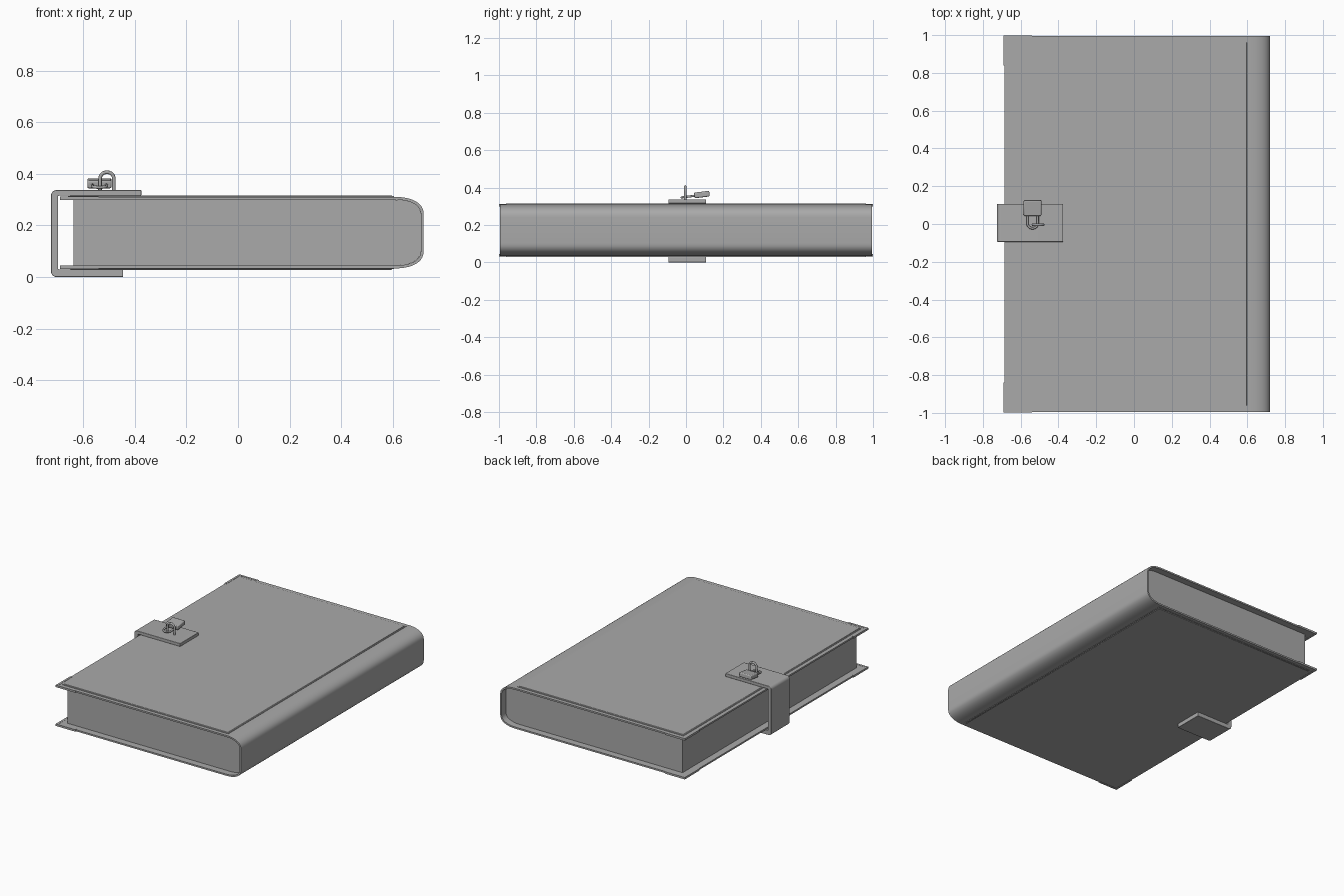
import bpy, bmesh, math
from mathutils import Matrix, Vector

if "Cube" in bpy.data.objects:
    bpy.data.objects.remove(bpy.data.objects["Cube"])

GREY = bpy.data.materials.new("dark_grey")
GREY.diffuse_color = (0.4, 0.4, 0.4, 1)
GREY.use_nodes = True
GREY.node_tree.nodes["Principled BSDF"].inputs["Base Color"].default_value = GREY.diffuse_color


def smooth(ob, angle):
    bpy.ops.object.select_all(action='DESELECT')
    ob.select_set(True)
    bpy.context.view_layer.objects.active = ob
    if ob.type == 'CURVE':
        bpy.ops.object.convert(target='MESH')
    bpy.ops.object.shade_smooth_by_angle(angle=math.radians(angle))


def finish(name, bm, bevel=0, segs=2):
    bmesh.ops.recalc_face_normals(bm, faces=bm.faces)
    me = bpy.data.meshes.new(name)
    bm.to_mesh(me)
    bm.free()
    me.materials.append(GREY)
    ob = bpy.data.objects.new(name, me)
    bpy.context.collection.objects.link(ob)
    if bevel:
        m = ob.modifiers.new("edge_bevel", 'BEVEL')
        m.width, m.segments, m.limit_method = bevel, segs, 'ANGLE'
    smooth(ob, 35)


def extrude_y(name, pts, y0, y1, bevel=0):
    # x-z outline swept along y
    bm = bmesh.new()
    f = bm.faces.new([bm.verts.new((x, y0, z)) for x, z in pts])
    r = bmesh.ops.extrude_face_region(bm, geom=[f])
    bmesh.ops.translate(bm, vec=(0, y1 - y0, 0),
                        verts=[v for v in r['geom'] if isinstance(v, bmesh.types.BMVert)])
    finish(name, bm, bevel)


def box(name, lo, hi, bevel=0, matrix=None, segs=2):
    lo, hi = Vector(lo), Vector(hi)
    bm = bmesh.new()
    bmesh.ops.create_cube(bm, size=1, matrix=Matrix.Translation((lo + hi) / 2)
                          @ Matrix.Diagonal((*(hi - lo), 1)))
    if matrix:
        bm.transform(matrix)
    finish(name, bm, bevel, segs)


def rod(name, pts, radius, matrix=Matrix()):
    # round bar along a path
    cu = bpy.data.curves.new(name, 'CURVE')
    cu.dimensions, cu.bevel_depth, cu.bevel_resolution, cu.use_fill_caps = '3D', radius, 3, True
    cu.materials.append(GREY)
    sp = cu.splines.new('POLY')
    sp.points.add(len(pts) - 1)
    for p, co in zip(sp.points, pts):
        p.co = (*(matrix @ Vector(co)), 1)
    ob = bpy.data.objects.new(name, cu)
    bpy.context.collection.objects.link(ob)
    smooth(ob, 40)


def arc(cx, cz, rx, rz, a0, a1, n=10, power=1.0):
    # elliptic arc; power below 1 makes it squarer
    pts = []
    for i in range(n + 1):
        a = math.radians(a0 + (a1 - a0) * i / n)
        c, s = math.cos(a), math.sin(a)
        pts.append((cx + rx * math.copysign(abs(c) ** power, c),
                    cz + rz * math.copysign(abs(s) ** power, s)))
    return pts


ZB, ZT = 0.033, 0.311


def book_outline(x0, t):
    # open C: top edge, rounded spine, bottom edge, inset by t
    return ([(x0, ZT - t)] + arc(0.6, ZT - 0.07, 0.12 - t, 0.07 - t, 90, 0, 10, 0.85)
            + arc(0.6, ZB + 0.07, 0.12 - t, 0.07 - t, 0, -90, 10, 0.85) + [(x0, ZB + t)])


# Cover with spine, and page block
extrude_y("cover_and_spine",
          book_outline(-0.685, 0) + book_outline(-0.685, 0.011)[::-1], -0.994, 0.994)
extrude_y("page_block", book_outline(-0.637, 0.0112), -0.947, 0.947)

# Raised panels on both cover boards, each with a rim line around it
for name, z, s in (("front", ZT, 1), ("back", ZB, -1)):
    for part, grow, rise, bev in (("panel_rim", 0, 0.0025, 0), ("panel", -0.007, 0.005, 0.002)):
        za, zb = sorted((z - s * 0.003, z + s * rise))
        box(f"{name}_{part}", (-0.659 - grow, -0.969 - grow, za), (0.604 + grow, 0.969 + grow, zb),
            bev, None, 1)

# Corner guards on the fore-edge of each board
for side, z0, z1 in (("front", 0.299, 0.3125), ("back", 0.0315, 0.045)):
    for s in (-1, 1):
        for part, (xa, xb, ya, yb) in (("long", (-0.69, -0.675, 0.84, 0.999)),
                                       ("short", (-0.69, -0.54, 0.984, 0.999))):
            ys = sorted((s * ya, s * yb))
            box(f"{side}_corner_guard_{part}", (xa, ys[0], z0), (xb, ys[1], z1))

# Clasp strap wrapped around the fore-edge
extrude_y("clasp_strap",
          [(-0.375, 0.337)] + arc(-0.703, 0.315, 0.022, 0.022, 90, 180, 5)
          + arc(-0.703, 0.022, 0.022, 0.022, 180, 270, 5)
          + [(-0.445, 0), (-0.445, 0.0295), (-0.697, 0.0295), (-0.697, 0.3155), (-0.375, 0.3155)],
          -0.094, 0.107, 0.002)

# Staple ring standing on the strap
rod("staple", [(x, -0.004, z) for x, z in [(-0.481, 0.33)]
               + arc(-0.508, 0.378, 0.027, 0.028, 0, 180, 12, 0.9) + [(-0.535, 0.33)]], 0.007)

# Padlock lying on the strap, tilted
tilt = Matrix.Translation((-0.537, 0.085, 0.363)) @ Matrix.Rotation(math.radians(7), 4, 'X')
box("padlock_body", (-0.047, -0.041, -0.015), (0.047, 0.041, 0.015), 0.006, tilt)
rod("padlock_shackle", [(x, y, -0.002) for x, y in [(-0.027, -0.03)]
                        + arc(0, -0.082, 0.027, 0.027, 180, 360, 12) + [(0.027, -0.03)]],
    0.006, tilt)
